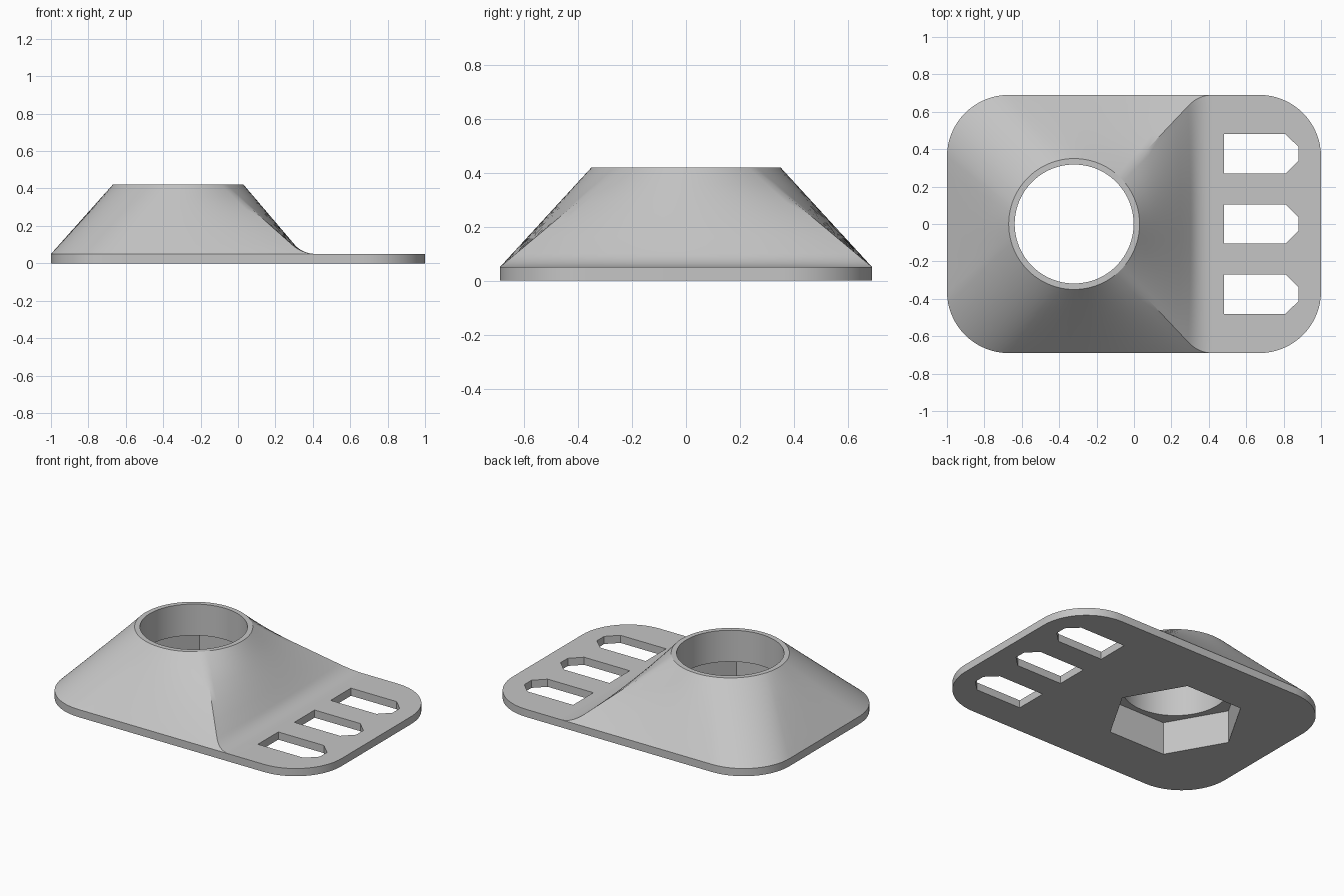
import bpy, bmesh
from math import sin, cos, radians, pi

cube = bpy.data.objects.get("Cube")
if cube:
    bpy.data.objects.remove(cube)

grey = bpy.data.materials.new("plain grey")
grey.use_nodes = True
grey.diffuse_color = (0.56, 0.56, 0.56, 1)
grey.node_tree.nodes["Principled BSDF"].inputs["Base Color"].default_value = (0.56, 0.56, 0.56, 1)

HALF_W, CORNER, PLATE, TOP = 0.69, 0.33, 0.05, 0.42
BORE_X, RIM_R, BORE_R = -0.32, 0.35, 0.318
FOOT_X, FILLET_Z, FILLET_RUN = 0.345, 0.1, 0.075
ARC_X, ARC_Y = 1 - CORNER, HALF_W - CORNER


def make_object(name, bm):
    bmesh.ops.recalc_face_normals(bm, faces=bm.faces)
    mesh = bpy.data.meshes.new(name)
    bm.to_mesh(mesh)
    bm.free()
    mesh.materials.append(grey)
    obj = bpy.data.objects.new(name, mesh)
    bpy.context.collection.objects.link(obj)
    return obj


def prism(name, points, z0, z1):
    bm = bmesh.new()
    low = [bm.verts.new((x, y, z0)) for x, y in points]
    high = [bm.verts.new((x, y, z1)) for x, y in points]
    bm.faces.new(low)
    bm.faces.new(high)
    for i in range(len(low)):
        j = (i + 1) % len(low)
        bm.faces.new((low[i], low[j], high[j], high[i]))
    return make_object(name, bm)


def circle(radius, count):
    return [(BORE_X + radius * cos(2 * pi * i / count),
             radius * sin(2 * pi * i / count)) for i in range(count)]


# Loft columns: (rim angle, foot x, foot y, on the filleted side)
def span(a0, a1, foot, count, filleted=False):
    return [(a0 + (a1 - a0) * i / count, *foot(i / count), filleted) for i in range(count)]


columns = span(-45, 45, lambda t: (FOOT_X, HALF_W * (2 * t - 1)), 24, True)
columns.append((45, FOOT_X, HALF_W, True))
columns += span(45, 105, lambda t: (FOOT_X - (FOOT_X + ARC_X) * t, HALF_W), 16)[1:]
columns += span(105, 165, lambda t: (-ARC_X - CORNER * sin(t * pi / 2),
                                     ARC_Y + CORNER * cos(t * pi / 2)), 16)
columns += span(165, 195, lambda t: (-1, ARC_Y * (1 - 2 * t)), 8)
columns += span(195, 255, lambda t: (-ARC_X - CORNER * cos(t * pi / 2),
                                     -ARC_Y - CORNER * sin(t * pi / 2)), 16)
columns += span(255, 315, lambda t: (-ARC_X + (FOOT_X + ARC_X) * t, -HALF_W), 16)

# Rows: straight slope first, then the concave fillet down to the plate
rows = [(TOP + (FILLET_Z - TOP) * i / 5, 0) for i in range(5)]
rows += [(PLATE + (FILLET_Z - PLATE) * (1 - i / 8) ** 2, i / 8) for i in range(9)]

# Body: lofted hump, plate top, edge and underside in one closed mesh
bm = bmesh.new()
rings = []
for z, t in rows:
    k = (z - PLATE) / (TOP - PLATE)
    ring = []
    for angle, fx, fy, filleted in columns:
        a = radians(angle)
        x = fx + (BORE_X + RIM_R * cos(a) - fx) * k
        y = fy + (RIM_R * sin(a) - fy) * k
        if filleted:
            x += FILLET_RUN * t * t
        ring.append(bm.verts.new((x, y, z)))
    rings.append(ring)
n = len(columns)
bm.faces.new(rings[0])
for upper, lower in zip(rings, rings[1:]):
    for i in range(n):
        j = (i + 1) % n
        bm.faces.new((upper[i], upper[j], lower[j], lower[i]))

foot = rings[-1]
seam = foot[:25]
tab = []
for side, start in ((-1, -90), (1, 0)):
    for i in range(17):
        a = radians(start + 90 * i / 16)
        tab.append(bm.verts.new((ARC_X + CORNER * cos(a), side * ARC_Y + CORNER * sin(a), PLATE)))
bm.faces.new(tab + seam[::-1])
outline = tab + foot[24:] + foot[:1]
under = [bm.verts.new((v.co.x, v.co.y, 0)) for v in outline]
for i in range(len(outline)):
    j = (i + 1) % len(outline)
    bm.faces.new((under[i], under[j], outline[j], outline[i]))
bm.faces.new(under)
body = make_object("flanged_body", bm)

# Cutters: round bore, hexagonal pocket, three pointed slots
cutters = [prism("bore_cutter", circle(BORE_R, 96), -0.1, 0.6),
           prism("hex_pocket_cutter", circle(0.41, 6), -0.1, 0.215)]
for y in (-0.375, 0, 0.375):
    half = [(0.48, 0.105), (0.81, 0.105), (0.88, 0.037)]
    points = [(px, y - py) for px, py in half] + [(px, y + py) for px, py in half[::-1]]
    cutters.append(prism("slot_cutter", points, -0.1, 0.2))

bpy.ops.object.select_all(action='DESELECT')
body.select_set(True)
bpy.context.view_layer.objects.active = body
for cutter in cutters:
    cutter.hide_render = True
    mod = body.modifiers.new("cut", 'BOOLEAN')
    mod.operation = 'DIFFERENCE'
    mod.solver = 'EXACT'
    mod.object = cutter
    bpy.ops.object.modifier_apply(modifier=mod.name)
    bpy.data.objects.remove(cutter)

bpy.ops.object.shade_smooth_by_angle(angle=radians(30))
